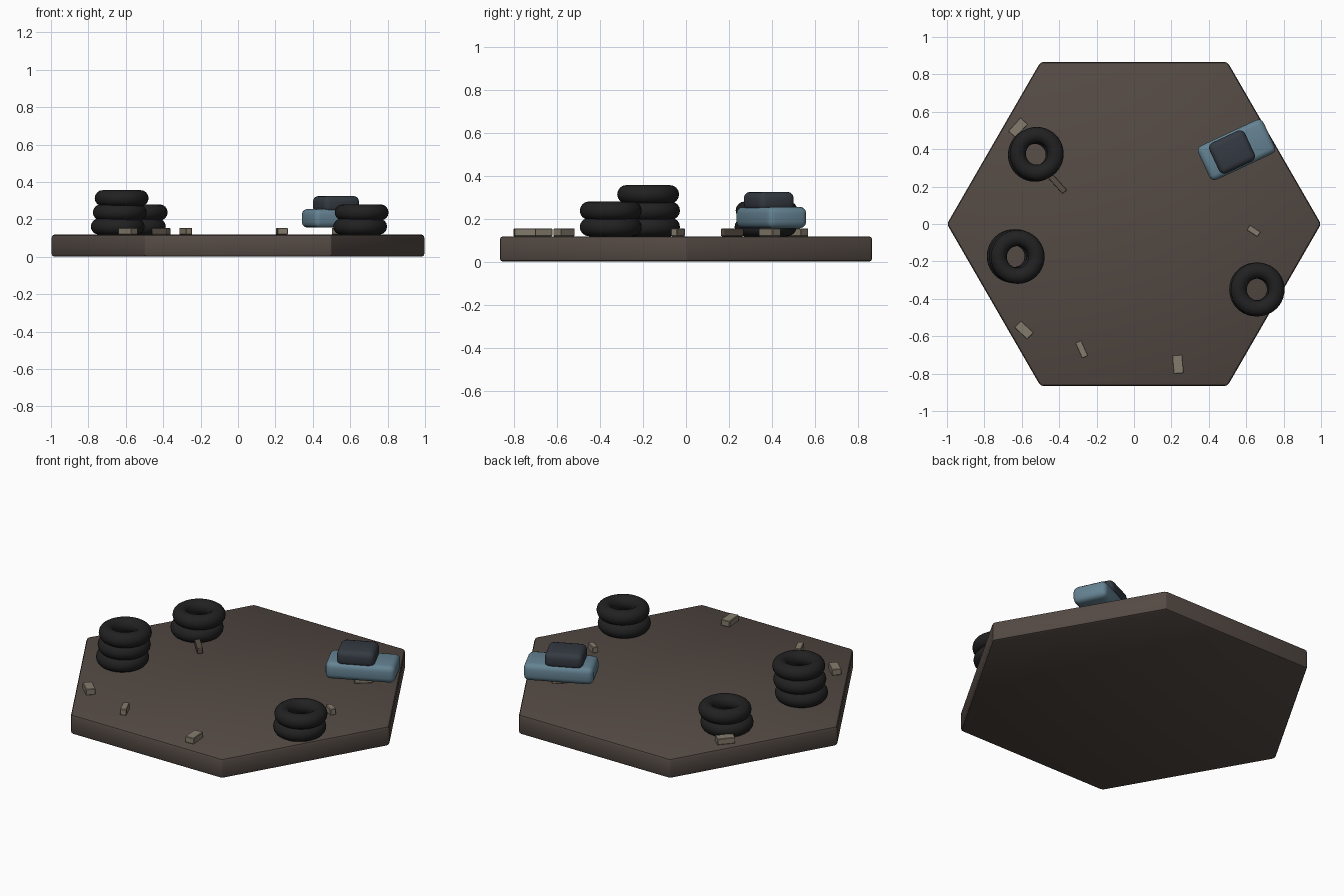
import bpy, math

cube = bpy.data.objects.get("Cube")
if cube:
    bpy.data.objects.remove(cube, do_unlink=True)


def material(name, rgb):
    # sRGB bytes to linear
    lin = [((c / 255 + 0.055) / 1.055) ** 2.4 for c in rgb]
    m = bpy.data.materials.new(name)
    m.use_nodes = True
    m.diffuse_color = (*lin, 1)
    m.node_tree.nodes["Principled BSDF"].inputs["Base Color"].default_value = (*lin, 1)
    return m


EARTH = material("brown_earth", (84, 74, 68))
RUBBER = material("black_rubber", (33, 33, 34))
PAINT = material("faded_blue_paint", (100, 130, 146))
CABIN = material("dark_cabin", (52, 58, 66))
RUBBLE = material("beige_rubble", (132, 123, 108))
WOOD = material("dark_scrap", (88, 78, 69))

TOP = 0.118  # height of the ground surface


def finish(name, mat, bevel=0, segments=3):
    ob = bpy.context.object
    ob.name = name
    ob.data.materials.append(mat)
    if bevel:
        bpy.ops.object.transform_apply(location=False, rotation=False, scale=True)
        mod = ob.modifiers.new("rounding", 'BEVEL')
        mod.width = bevel
        mod.segments = segments
        bpy.ops.object.modifier_apply(modifier=mod.name)
    return ob


def box(name, mat, centre, size, angle, bevel, segments=3):
    bpy.ops.mesh.primitive_cube_add(size=1, location=centre,
                                    rotation=(0, 0, math.radians(angle)))
    bpy.context.object.scale = size
    return finish(name, mat, bevel, segments)


# Hexagonal ground slab
bpy.ops.mesh.primitive_cylinder_add(vertices=6, radius=1, depth=TOP,
                                    location=(0, 0, TOP / 2),
                                    rotation=(0, 0, math.radians(30)))
finish("ground_slab", EARTH, 0.015, 2)
bpy.ops.object.shade_smooth_by_angle(angle=math.radians(30))

# Tyre stacks, each listed from the bottom tyre up
stacks = {
    "back_right": [(-0.53, 0.37), (-0.52, 0.375)],
    "front_right": [(-0.643, -0.172), (-0.632, -0.172), (-0.622, -0.176)],
    "front_left": [(0.653, -0.35), (0.661, -0.35)],
}
for side, tyres in stacks.items():
    for i, (x, y) in enumerate(tyres):
        bpy.ops.mesh.primitive_torus_add(major_radius=0.101, minor_radius=0.043,
                                         major_segments=40, minor_segments=16,
                                         location=(x, y, TOP + 0.043 + 0.076 * i))
        finish(f"{side}_tyre_{i + 1}", RUBBER)
        bpy.ops.object.shade_smooth()

# Wrecked car
box("car_body", PAINT, (0.548, 0.397, 0.205), (0.385, 0.2, 0.1), 25, 0.03)
bpy.ops.object.shade_smooth_by_angle(angle=math.radians(40))
box("car_cabin", CABIN, (0.524, 0.385, 0.28), (0.21, 0.18, 0.09), 25, 0.03)
bpy.ops.object.shade_smooth_by_angle(angle=math.radians(40))

# Scattered rubble: x, y, length, width, angle
rubble = [
    (-0.62, 0.515, 0.1, 0.055, 48),
    (-0.588, -0.567, 0.095, 0.052, -43),
    (-0.28, -0.67, 0.092, 0.036, -66),
    (0.235, -0.75, 0.1, 0.055, -85),
    (0.64, -0.037, 0.07, 0.034, -33),
    (0.555, 0.39, 0.1, 0.05, 40),
]
for i, (x, y, length, width, angle) in enumerate(rubble):
    box(f"rubble_{i + 1}", RUBBLE, (x, y, TOP + 0.018), (length, width, 0.036), angle, 0.003, 1)

# Dark scrap bar poking out beside the back tyres
box("scrap_bar", WOOD, (-0.41, 0.215, TOP + 0.018), (0.12, 0.032, 0.036), -48, 0.006, 2)
